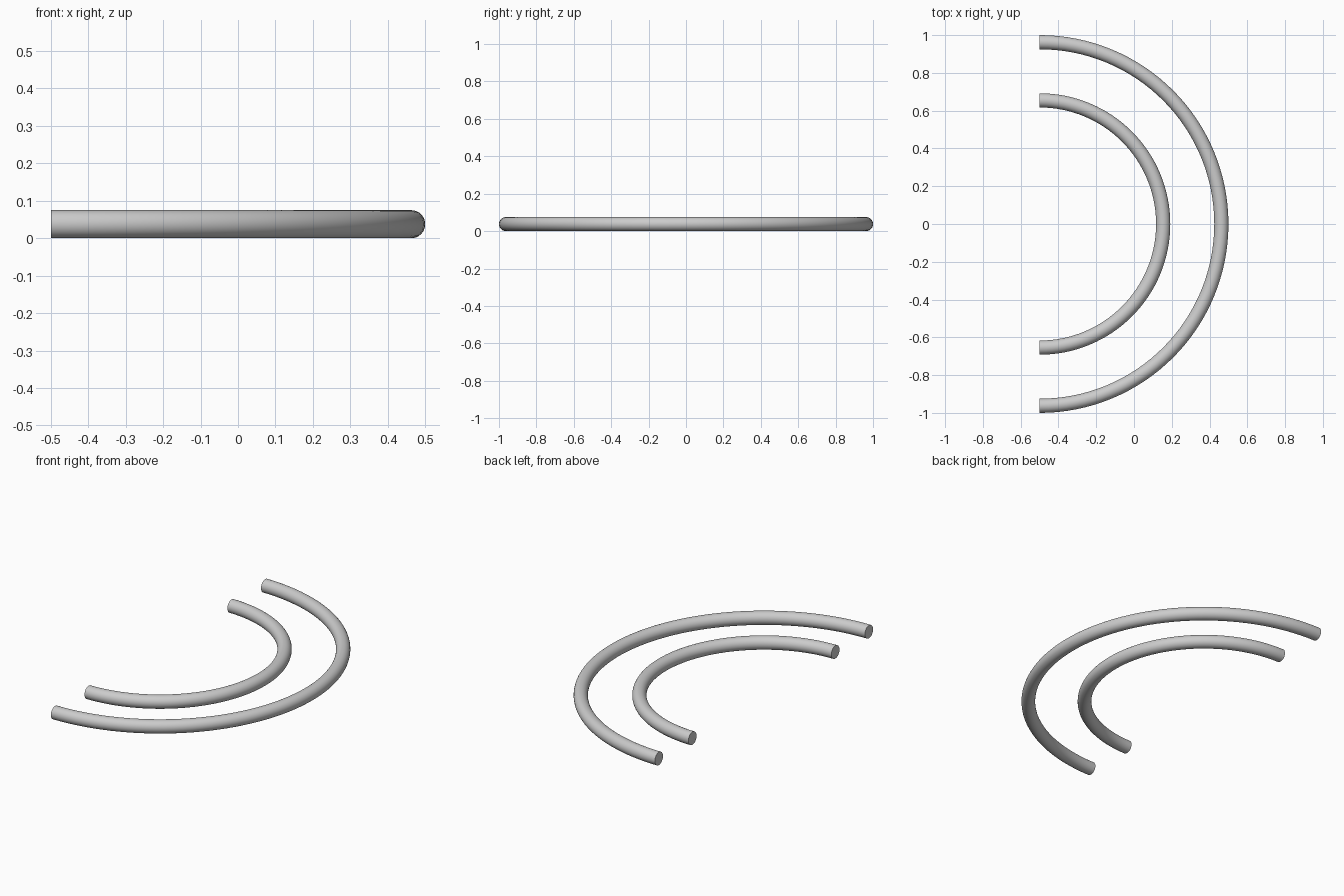
import bpy, bmesh
from math import radians
from mathutils import Matrix, Vector

if "Cube" in bpy.data.objects:
    bpy.data.objects.remove(bpy.data.objects["Cube"])

TUBE = 0.0375   # tube radius
X0 = -0.5       # centre of both arcs


def half_ring(name, radius, segments=64, sides=32):
    """Spin a disc half a turn about z, leaving both ends capped."""
    bm = bmesh.new()
    start = Matrix.Translation((X0, -radius, TUBE)) @ Matrix.Rotation(radians(90), 4, 'Y')
    bmesh.ops.create_circle(bm, cap_ends=True, radius=TUBE, segments=sides, matrix=start)
    cap = bm.faces[:]
    end_cap = bmesh.ops.duplicate(bm, geom=cap)["geom"]
    bmesh.ops.rotate(bm, verts=[g for g in end_cap if isinstance(g, bmesh.types.BMVert)],
                     cent=Vector((X0, 0, TUBE)), matrix=Matrix.Rotation(radians(180), 3, 'Z'))
    bmesh.ops.spin(bm, geom=cap[0].edges[:], cent=(X0, 0, TUBE), axis=(0, 0, 1),
                   angle=radians(180), steps=segments)
    bmesh.ops.remove_doubles(bm, verts=bm.verts, dist=1e-4)
    bmesh.ops.recalc_face_normals(bm, faces=bm.faces)
    mesh = bpy.data.meshes.new(name)
    bm.to_mesh(mesh)
    bm.free()
    obj = bpy.data.objects.new(name, mesh)
    bpy.context.collection.objects.link(obj)
    bpy.ops.object.select_all(action='DESELECT')
    obj.select_set(True)
    bpy.context.view_layer.objects.active = obj
    bpy.ops.object.shade_smooth_by_angle(angle=radians(35))


# Two concentric half rings lying flat
half_ring("outer_half_ring", 1.0 - TUBE)
half_ring("inner_half_ring", 0.692 - TUBE)
